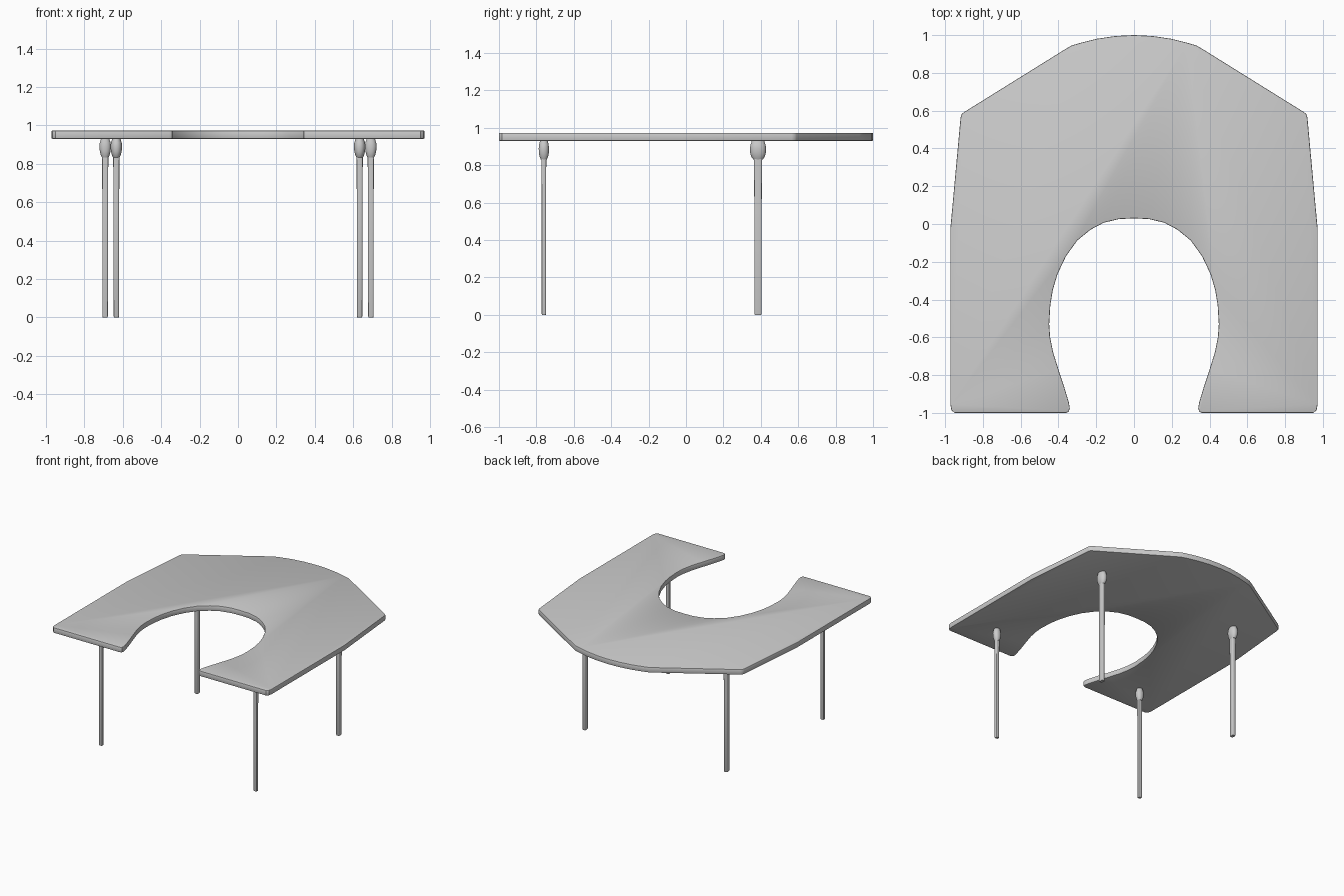
import bpy, bmesh, math

if "Cube" in bpy.data.objects:
    bpy.data.objects.remove(bpy.data.objects["Cube"])


def finish(bm, name, angle=35):
    bmesh.ops.recalc_face_normals(bm, faces=bm.faces)
    mesh = bpy.data.meshes.new(name)
    bm.to_mesh(mesh)
    bm.free()
    ob = bpy.data.objects.new(name, mesh)
    bpy.context.collection.objects.link(ob)
    bpy.ops.object.select_all(action='DESELECT')
    ob.select_set(True)
    bpy.context.view_layer.objects.active = ob
    bpy.ops.object.shade_smooth_by_angle(angle=math.radians(angle))
    return ob


# Tabletop: right half of the outline, back centre round to the inner cut-out
half = [(0, 1), (.1, .995), (.2, .98), (.28, .96), (.33, .945), (.36, .928),
        (.9, .592), (.912, .582), (.918, .565), (.968, .02), (.972, -.02), (.972, -.955),
        (.967, -.985), (.95, -1), (.36, -1), (.345, -.993), (.34, -.975),
        (.345, -.945), (.372, -.855), (.4, -.77), (.428, -.68), (.444, -.6), (.449, -.53),
        (.443, -.43), (.43, -.35), (.405, -.265), (.36, -.17), (.30, -.087),
        (.23, -.03), (.16, .007), (.08, .026), (0, .03)]
outline = half + [(-x, y) for x, y in half[-2:0:-1]]
bm = bmesh.new()
face = bm.faces.new([bm.verts.new((x, y, .93)) for x, y in outline])
ext = bmesh.ops.extrude_face_region(bm, geom=[face])
bmesh.ops.translate(bm, vec=(0, 0, .043),
                    verts=[v for v in ext['geom'] if isinstance(v, bmesh.types.BMVert)])
rims = [e for e in bm.edges if abs(e.verts[0].co.z - e.verts[1].co.z) < .001]
bmesh.ops.bevel(bm, geom=rims, offset=.005, segments=2, affect='EDGES', profile=.5)
finish(bm, "tabletop")


# Lofted rounded-rectangle rings: (z, half width x, half width y, squareness power)
def loft(name, x, y, rings, n=16):
    bm = bmesh.new()
    loops = []
    for z, hx, hy, p in rings:
        loop = []
        for i in range(n):
            a = 2 * math.pi * (i + .5) / n
            c, s = math.cos(a), math.sin(a)
            loop.append(bm.verts.new((x + hx * math.copysign(abs(c) ** p, c),
                                      y + hy * math.copysign(abs(s) ** p, s), z)))
        loops.append(loop)
    for a, b in zip(loops, loops[1:]):
        for i in range(n):
            j = (i + 1) % n
            bm.faces.new((a[i], a[j], b[j], b[i]))
    bm.faces.new(loops[0])
    bm.faces.new(loops[-1])
    finish(bm, name, 40)


# Leg posts with a bulbous knuckle under the top
legs = [("front", .692, -.76, .015, .012, .031, .028),
        ("back", .634, .385, .015, .02, .031, .044)]
for label, lx, ly, hx, hy, bx, by in legs:
    for side, sx in (("right", 1), ("left", -1)):
        loft(f"{label}_{side}_leg", sx * lx, ly,
             [(0, hx * .85, hy * .85, .4), (.006, hx * .95, hy, .4),
              (.6, hx, hy, .4), (.85, hx * 1.1, hy * 1.1, .4)])
        loft(f"{label}_{side}_knuckle", sx * lx, ly,
             [(.832, bx * .55, by * .6, .9), (.845, bx * .75, by * .82, .9),
              (.865, bx * .92, by * .96, .9), (.89, bx, by, .9),
              (.91, bx * .92, by * .93, .9), (.922, bx * .78, by * .82, .9),
              (.933, bx * .7, by * .75, .9)])
